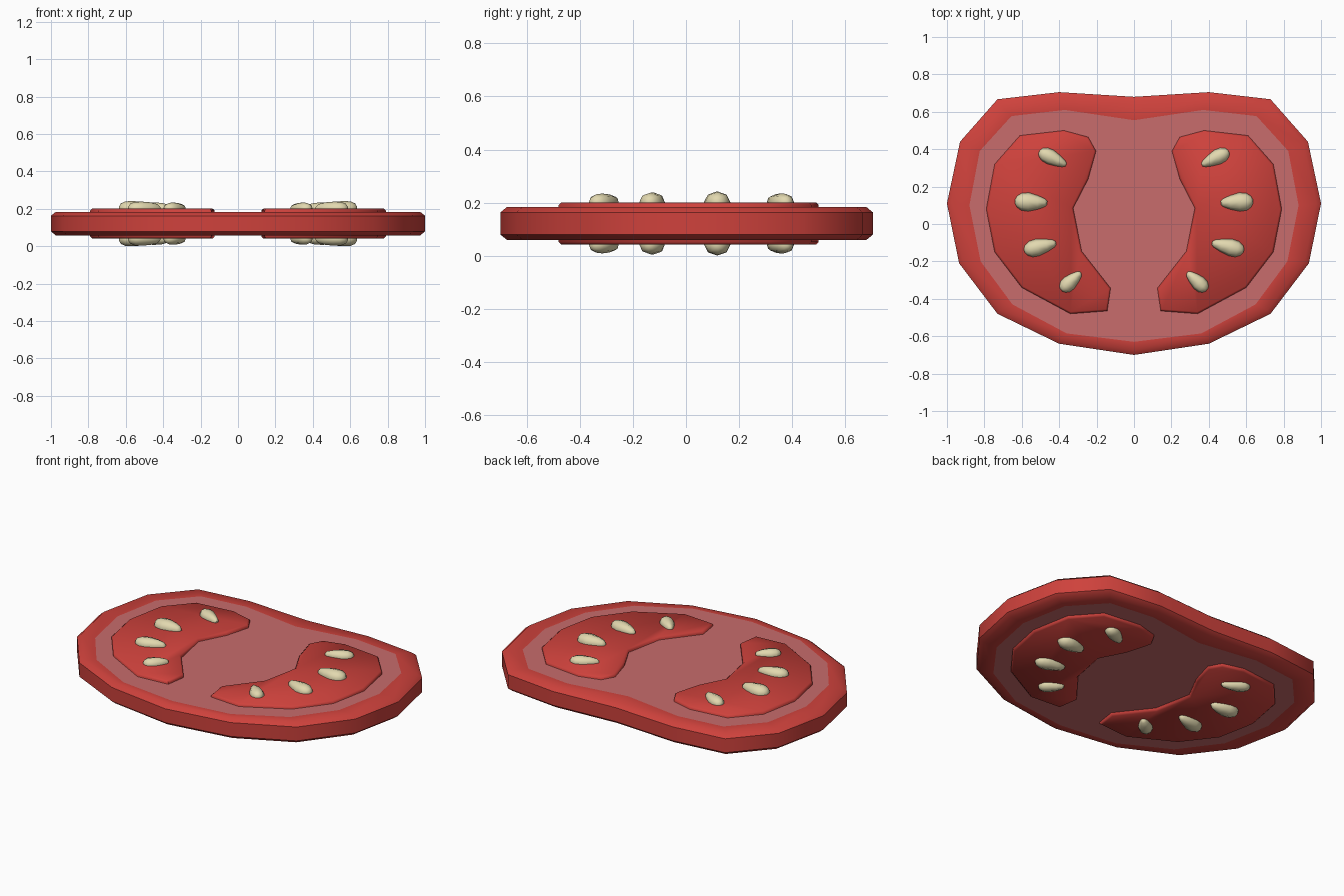
import bpy, bmesh, math
from mathutils import Vector

if "Cube" in bpy.data.objects:
    bpy.data.objects.remove(bpy.data.objects["Cube"])

MID = 0.121  # the slice is symmetric about this height


def material(name, rgb):
    m = bpy.data.materials.new(name)
    m.diffuse_color = (*rgb, 1)
    m.use_nodes = True
    m.node_tree.nodes["Principled BSDF"].inputs["Base Color"].default_value = m.diffuse_color
    return m


RED = material("tomato red", (0.62, 0.054, 0.045))
PINK = material("pale flesh", (0.58, 0.15, 0.15))
CREAM = material("seed cream", (0.76, 0.69, 0.43))


def inset(pts, d):
    """Move a clockwise outline inwards by d along its mitred corners."""
    out = []
    for i, p in enumerate(pts):
        p = Vector(p)
        a = (p - Vector(pts[i - 1])).normalized()
        b = (Vector(pts[(i + 1) % len(pts)]) - p).normalized()
        n = (Vector((a.y, -a.x)) + Vector((b.y, -b.x))).normalized()
        out.append(p + n * (d / max(0.4, n.dot(Vector((a.y, -a.x))))))
    return out


def loft(name, rings, mats, cap_mat=0):
    """Join rings of 3D points, cap both ends, and shade smooth."""
    bm = bmesh.new()
    loops = [[bm.verts.new(p) for p in r] for r in rings]
    n = len(loops[0])
    for a, b in zip(loops, loops[1:]):
        for i in range(n):
            j = (i + 1) % n
            bm.faces.new((a[i], a[j], b[j], b[i]))
    for cap in (loops[0], loops[-1]):
        bm.faces.new(cap).material_index = cap_mat
    bmesh.ops.recalc_face_normals(bm, faces=bm.faces)
    me = bpy.data.meshes.new(name)
    bm.to_mesh(me)
    bm.free()
    for m in mats:
        me.materials.append(m)
    ob = bpy.data.objects.new(name, me)
    bpy.context.collection.objects.link(ob)
    bpy.context.view_layer.objects.active = ob
    ob.select_set(True)
    bpy.ops.object.shade_smooth_by_angle(angle=math.radians(50))
    ob.select_set(False)
    return ob


def at(pts, z):
    return [(p[0], p[1], MID + z) for p in pts]


def mirrored(half):
    """Complete a right half outline whose ends lie on x = 0."""
    return half + [(-x, y) for x, y in half[-2:0:-1]]


# Slice body: red skin ring around a pale flesh cap
skin = mirrored([(0, .68), (.40, .705), (.73, .667), (.93, .44), (1, .11),
                 (.935, -.21), (.73, -.48), (.40, -.64), (0, -.70)])
flesh = mirrored([(0, .555), (.37, .61), (.655, .577), (.825, .39), (.88, .10),
                  (.82, -.20), (.65, -.43), (.36, -.585), (0, -.63)])
edge = inset(skin, .025)
loft("tomato_slice", [at(flesh, .0625), at(edge, .0625), at(skin, .042),
                      at(skin, -.042), at(edge, -.0625), at(flesh, -.0625)],
     [RED, PINK], 1)

# Seed chambers: raised on both faces, mirrored left and right
chamber = [(.245, .465), (.375, .50), (.61, .473), (.745, .32), (.79, .08),
           (.745, -.15), (.60, -.34), (.34, -.48), (.143, -.465), (.125, -.343),
           (.28, -.145), (.325, .085), (.245, .24), (.203, .39)]
# Seeds: centre x, y, direction of the pointed end, length, width
seeds = [(.435, .352, 207, .16, .082), (.55, .117, 183, .172, .10),
         (.502, -.122, 166, .175, .092), (.337, -.307, 138, .14, .08)]
# Teardrop profile: position along the length, relative width, relative height
PROFILE = [(-.5, .2, .3), (-.42, .45, .65), (-.2, .75, .9), (.08, 1, 1),
           (.3, .93, .95), (.44, .6, .7), (.5, .22, .3)]

for sx, side in ((1, "right"), (-1, "left")):
    low = inset(chamber, .010)
    rings = [at(low, .080), at(chamber, .070), at(chamber, -.070), at(low, -.080)]
    loft("seed_chamber_" + side, [[(sx * x, y, z) for x, y, z in r] for r in rings], [RED])
    for k, (cx, cy, ang, length, width) in enumerate(seeds):
        d = Vector((math.cos(math.radians(ang)), math.sin(math.radians(ang))))
        for sz, face in ((1, "top"), (-1, "bottom")):
            rings = []
            for u, w, h in PROFILE:
                ring = []
                for i in range(8):
                    t = math.tau * i / 8
                    off = math.cos(t) * w * width / 2
                    x = cx - d.x * u * length - d.y * off
                    y = cy - d.y * u * length + d.x * off
                    z = .080 + math.sin(t) * h * width * .41
                    ring.append((sx * x, y, MID + sz * z))
                rings.append(ring)
            s = loft(f"seed_{side}_{face}_{k + 1}", rings, [CREAM])
            bpy.context.view_layer.objects.active = s
            s.select_set(True)
            bpy.ops.object.shade_smooth()
            s.select_set(False)
